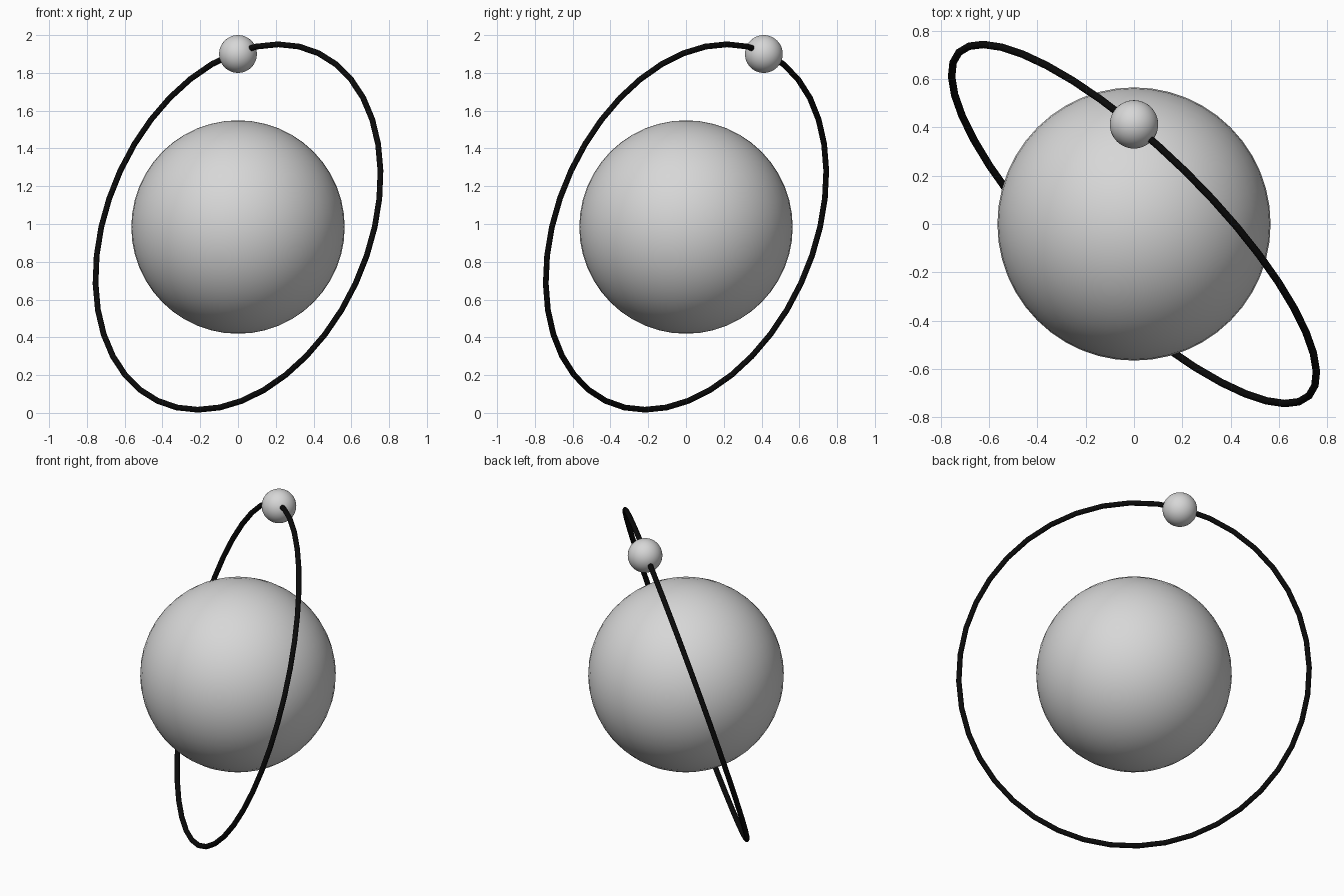
import bpy
from mathutils import Vector

if "Cube" in bpy.data.objects:
    bpy.data.objects.remove(bpy.data.objects["Cube"])

CENTRE = Vector((0, 0, 0.984))


def material(name, value):
    mat = bpy.data.materials.new(name)
    mat.diffuse_color = (value, value, value, 1)
    mat.use_nodes = True
    mat.node_tree.nodes["Principled BSDF"].inputs["Base Color"].default_value = mat.diffuse_color
    return mat


grey = material("light grey", 0.68)
black = material("black", 0.003)


def finish(name, mat):
    obj = bpy.context.object
    obj.name = name
    obj.data.materials.append(mat)
    bpy.ops.object.shade_smooth()
    return obj


def ball(name, radius, location):
    bpy.ops.mesh.primitive_uv_sphere_add(segments=48, ring_count=24,
                                         radius=radius, location=location)
    return finish(name, grey)


# Large central body and the small one on the orbit
ball("central_sphere", 0.565, CENTRE)
ball("orbiting_sphere", 0.1, (0, 0.412, 1.9))

# Thin tilted orbit ring around the central body
normal = Vector((-0.668, -0.681, 0.30))
bpy.ops.mesh.primitive_torus_add(
    major_segments=40, minor_segments=12, major_radius=1.014, minor_radius=0.0155,
    location=CENTRE, rotation=normal.to_track_quat('Z', 'Y').to_euler())
finish("orbit_ring", black)
